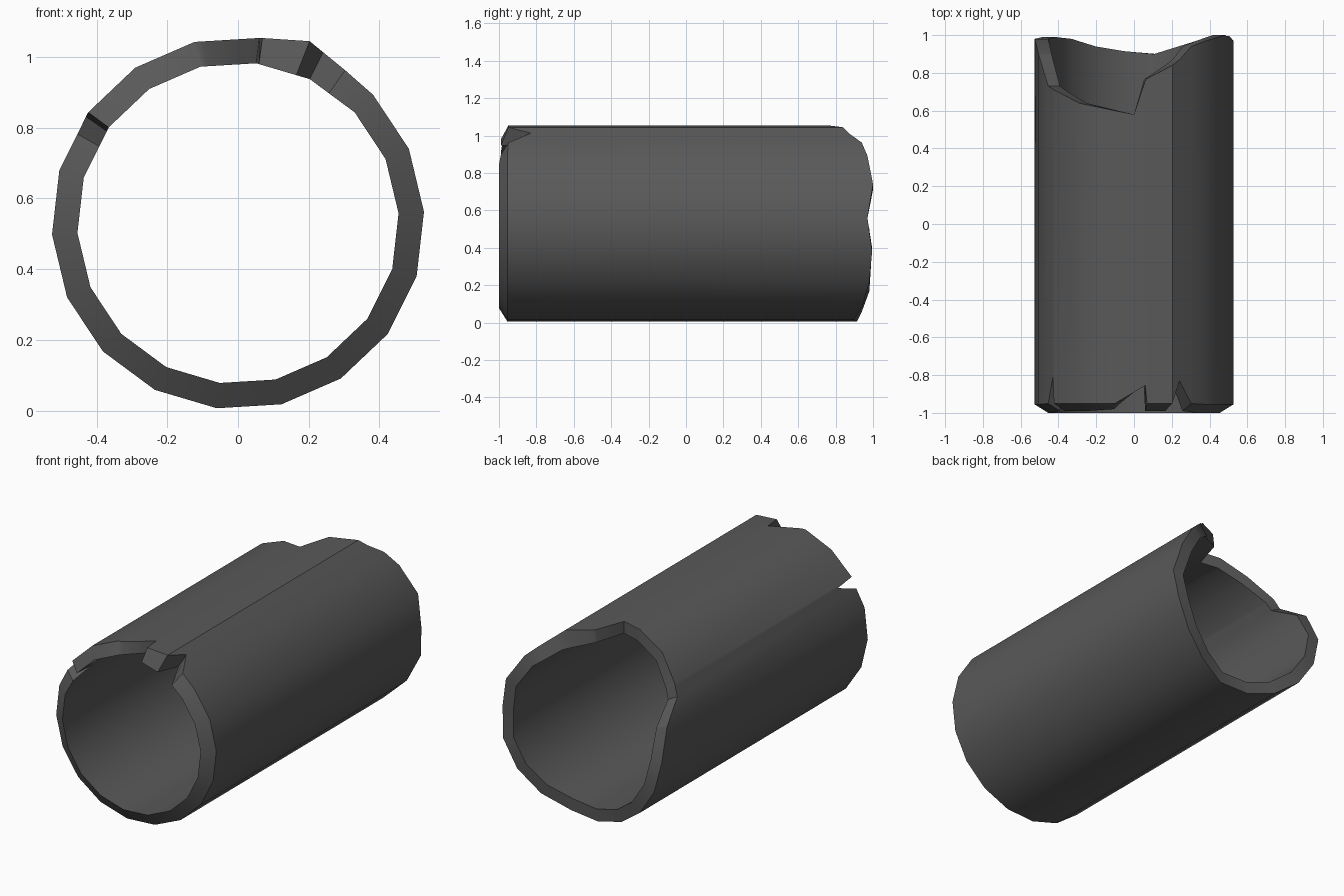
import bpy, bmesh, math

if "Cube" in bpy.data.objects:
    bpy.data.objects.remove(bpy.data.objects["Cube"])

CENTRE_Z, R_OUT, R_IN, START = 0.53, 0.527, 0.455, 3.5

# Broken rims: angle, near end outer y, near end inner y, far end y
RIM = [
    (3.5, -0.955, -1.0, 0.97), (23.5, -0.955, -1.0, 1.0), (43.5, -0.955, -1.0, 0.97),
    (55, -0.95, -0.99, 0.94), (63.5, -0.83, -0.85, 0.87), (68.5, -0.95, -0.99, 0.84),
    (82.5, -0.95, -0.99, 0.77), (83.5, -0.855, -0.855, 0.76), (90, -0.89, -0.89, 0.58),
    (101, -0.95, -0.96, 0.60), (103.5, -0.95, -0.98, 0.605), (123.5, -0.95, -0.99, 0.64),
    (143.5, -0.95, -0.99, 0.71), (145, -0.81, -0.84, 0.715), (151, -0.95, -0.99, 0.73),
    (163.5, -0.955, -1.0, 0.90), (183.5, -0.955, -1.0, 0.98), (203.5, -0.955, -1.0, 0.99),
    (223.5, -0.955, -1.0, 0.98), (243.5, -0.955, -1.0, 0.94), (263.5, -0.955, -1.0, 0.915),
    (283.5, -0.955, -1.0, 0.90), (303.5, -0.955, -1.0, 0.945), (323.5, -0.955, -1.0, 0.98),
    (343.5, -0.955, -1.0, 0.995),
]
# Slightly bulged corner at the upper right
BULGE = {55: 0.528, 63.5: 0.540, 68.5: 0.553, 82.5: 0.528}


def side_radius(angle, radius):
    """Radius of an 18-sided polygon in the given direction."""
    d = math.radians((angle - START) % 20 - 10)
    return radius * math.cos(math.radians(10)) / math.cos(d)


def point(angle, radius, y):
    a = math.radians(angle)
    return (radius * math.cos(a), y, CENTRE_Z + radius * math.sin(a))


# Pipe wall: outer near, outer far, inner far, inner near
bm = bmesh.new()
columns = []
for angle, near_out, near_in, far in RIM:
    ro = BULGE.get(angle, side_radius(angle, R_OUT))
    ri = side_radius(angle, R_IN)
    columns.append([bm.verts.new(point(angle, r, y)) for r, y in
                    ((ro, near_out), (ro, far), (ri, far), (ri, near_in))])
for i, a in enumerate(columns):
    b = columns[(i + 1) % len(columns)]
    for k in range(4):
        n = (k + 1) % 4
        bm.faces.new((a[k], b[k], b[n], a[n]))
bmesh.ops.recalc_face_normals(bm, faces=bm.faces)

mesh = bpy.data.meshes.new("broken_pipe")
bm.to_mesh(mesh)
bm.free()
pipe = bpy.data.objects.new("broken_pipe", mesh)
bpy.context.collection.objects.link(pipe)

grey = bpy.data.materials.new("dark_grey")
grey.diffuse_color = (0.1, 0.1, 0.1, 1)
grey.use_nodes = True
grey.node_tree.nodes["Principled BSDF"].inputs["Base Color"].default_value = grey.diffuse_color
mesh.materials.append(grey)

# Smooth wall, sharp rims
bpy.context.view_layer.objects.active = pipe
pipe.select_set(True)
bpy.ops.object.shade_smooth_by_angle(angle=math.radians(32))
